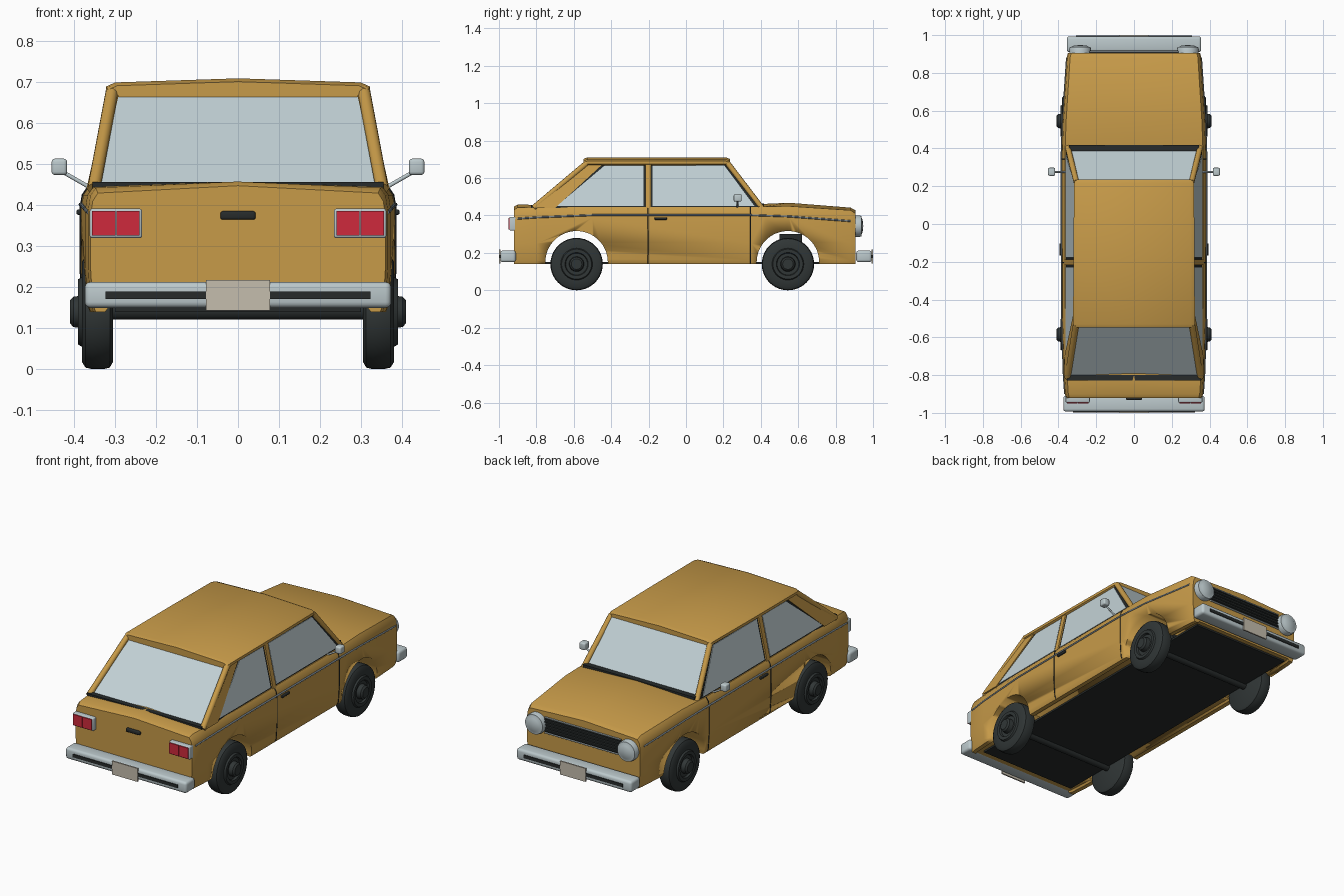
import bpy, bmesh, math
from mathutils import Vector

if "Cube" in bpy.data.objects:
    bpy.data.objects.remove(bpy.data.objects["Cube"])


def material(name, r, g, b):
    m = bpy.data.materials.new(name)
    m.use_nodes = True
    m.diffuse_color = (r, g, b, 1)
    m.node_tree.nodes["Principled BSDF"].inputs["Base Color"].default_value = (r, g, b, 1)
    return m


GOLD = material("gold paint", 0.57, 0.325, 0.066)
GLASS = material("pale glass", 0.54, 0.64, 0.67)
CHROME = material("chrome", 0.50, 0.58, 0.60)
BLACK = material("black trim", 0.02, 0.024, 0.024)
RUBBER = material("tyre rubber", 0.03, 0.037, 0.037)
RED = material("red lens", 0.62, 0.023, 0.045)
CREAM = material("cream plate", 0.56, 0.51, 0.42)
STEEL = material("grey steel", 0.19, 0.23, 0.26)


def finish(name, bm, *mats, angle=35):
    bmesh.ops.recalc_face_normals(bm, faces=bm.faces)
    me = bpy.data.meshes.new(name)
    bm.to_mesh(me)
    bm.free()
    return link(name, me, mats, angle)


def link(name, me, mats, angle=35):
    me.materials.clear()
    for m in mats:
        me.materials.append(m)
    ob = bpy.data.objects.new(name, me)
    bpy.context.collection.objects.link(ob)
    bpy.ops.object.select_all(action='DESELECT')
    ob.select_set(True)
    bpy.context.view_layer.objects.active = ob
    bpy.ops.object.shade_smooth_by_angle(angle=math.radians(angle))
    return ob


def loft(name, rings, *mats, angle=35, rule=None):
    bm = bmesh.new()
    vs = [[bm.verts.new(p) for p in ring] for ring in rings]
    n = len(vs[0])
    for a, b in zip(vs, vs[1:]):
        for i in range(n):
            j = (i + 1) % n
            bm.faces.new((a[i], a[j], b[j], b[i]))
    bm.faces.new(vs[0])
    bm.faces.new(vs[-1])
    if rule:
        for f in bm.faces:
            f.material_index = rule(f.calc_center_median())
    return finish(name, bm, *mats, angle=angle)


def box(name, x, y, z, mat, bevel=0.0):
    bm = bmesh.new()
    bmesh.ops.create_cube(bm, size=1)
    for v in bm.verts:
        v.co = [lo + (hi - lo) * (c + 0.5) for c, (lo, hi) in zip(v.co, (x, y, z))]
    if bevel:
        bmesh.ops.bevel(bm, geom=bm.edges[:], offset=bevel, segments=3, profile=0.5,
                        affect='EDGES')
    return finish(name, bm, mat)


def rod(name, pts, r, mat):
    cu = bpy.data.curves.new(name, 'CURVE')
    cu.dimensions = '3D'
    cu.bevel_depth, cu.bevel_resolution, cu.use_fill_caps = r, 3, True
    sp = cu.splines.new('POLY')
    sp.points.add(len(pts) - 1)
    for p, co in zip(sp.points, pts):
        p.co = (*co, 1)
    tmp = bpy.data.objects.new(name + " path", cu)
    me = bpy.data.meshes.new_from_object(tmp)
    bpy.data.objects.remove(tmp)
    return link(name, me, [mat], 50)


def lathe(name, profile, place, mats, colours=None, steps=40):
    """Spin (radius, depth) points; place(u, v, depth) gives the position."""
    bm = bmesh.new()
    rings = []
    for r, d in profile:
        ring = [2 * math.pi * k / steps for k in range(steps)] if r else [0]
        rings.append([bm.verts.new(place(r * math.cos(t), r * math.sin(t), d)) for t in ring])
    for i, (a, b) in enumerate(zip(rings, rings[1:])):
        for k in range(steps):
            q = [a[k % len(a)], a[(k + 1) % len(a)], b[(k + 1) % len(b)], b[k % len(b)]]
            f = bm.faces.new(list(dict.fromkeys(q)))
            f.material_index = colours[i] if colours else 0
    return finish(name, bm, *mats)


# Lower body: y, half width, shoulder height, centre height
STATIONS = [(-0.92, .36, .43, .448), (-0.90, .366, .443, .458), (-0.80, .373, .445, .457),
            (-0.5, .383, .445, .45), (0.35, .385, .445, .45), (0.42, .383, .448, .462),
            (0.55, .378, .45, .468), (0.88, .356, .428, .442), (0.905, .35, .412, .428)]
AXLES = {"rear": -0.585, "front": 0.545}


def width(y):
    for a, b in zip(STATIONS, STATIONS[1:]):
        if y <= b[0]:
            return a[1] + (b[1] - a[1]) * (y - a[0]) / (b[0] - a[0])
    return STATIONS[-1][1]


def body_ring(y, w, belt, mid):
    half = [(.88 * w, .15), (.9 * w, .14), (.965 * w, .14), (.985 * w, .16), (w, .25),
            (w, belt - .055), (.985 * w, belt - .02), (.95 * w, belt)]
    right = [(x, y, z) for x, z in half]
    left = [(-x, y, z) for x, z in reversed(half)]
    return [(0, y, .15)] + right + [(0, y, mid)] + left


body = loft("body", [body_ring(*s) for s in STATIONS], GOLD, BLACK,
            rule=lambda c: int(c.z < .151 and abs(c.x) < .3))
for end, ay in AXLES.items():
    cutter = lathe("arch_cutter", [(0, -1), (.167, -1), (.167, 1), (0, 1)],
                   lambda u, v, d: (d, ay + u, .15 + v), [GOLD, BLACK], [1, 1, 1], 64)
    mod = body.modifiers.new("arch", 'BOOLEAN')
    mod.operation, mod.solver, mod.object = 'DIFFERENCE', 'EXACT', cutter
    bpy.context.view_layer.objects.active = body
    bpy.ops.object.modifier_apply(modifier=mod.name)
    bpy.data.objects.remove(cutter)
box("floor", (-.3, .3), (-.88, .88), (.14, .152), BLACK)
box("engine_sump", (-.25, .25), (.5, .62), (.15, .3), BLACK)

# Cabin: glass block, roof shell, pillars and side windows
cabin = [[(x, y, z) for x, y in ((w, f), (-w, f), (-w, r), (w, r))]
         for w, f, r, z in ((.355, .405, -.81, .44), (.303, .23, -.53, .68))]
loft("windscreen_and_rear_glass", cabin, GLASS)


def roof_ring(y, w, drop):
    half = [(.95 * w, .664), (w, .675), (w, .69 - drop), (.93 * w, .7 - drop)]
    return ([(0, y, .664)] + [(x, y, z) for x, z in half] + [(0, y, .71 - drop)]
            + [(-x, y, z) for x, z in reversed(half)])


loft("roof", [roof_ring(*s) for s in ((-.548, .317, .008), (-.53, .322, 0), (-.15, .321, 0),
                                      (.215, .317, 0), (.235, .312, .008))], GOLD)


def side_plate(name, s, pts, inner, outer, mat):
    rings = [[(s * (.357 - (z - .445) * .226 + off), y, z) for y, z in pts]
             for off in (inner, outer)]
    return loft(name, rings, mat)


for side, s in (("left", 1), ("right", -1)):
    side_plate(side + "_window_seal", s, [(-.72, .44), (.39, .44), (.215, .675), (-.47, .675)],
               -.01, .003, BLACK)
    side_plate(side + "_rear_window", s, [(-.69, .452), (-.228, .452), (-.228, .667),
                                          (-.435, .667)], 0, .006, GLASS)
    side_plate(side + "_front_window", s, [(-.178, .452), (.365, .452), (.205, .667),
                                           (-.178, .667)], 0, .006, GLASS)
    side_plate(side + "_centre_pillar", s, [(-.217, .44), (-.188, .44), (-.188, .68),
                                            (-.217, .68)], 0, .012, GOLD)
    side_plate(side + "_rear_quarter", s, [(-.81, .44), (-.70, .44), (-.44, .68),
                                           (-.535, .68)], -.015, .01, GOLD)
    rod(side + "_front_pillar", [(s * .35, .405, .44), (s * .305, .222, .68)], .015, GOLD)
    rod(side + "_rear_pillar", [(s * .352, -.815, .44), (s * .307, -.53, .68)], .016, GOLD)

    # Side trim, door seams, handle and mirror
    rod(side + "_trim_line", [(s * (width(y) - .001), y, z) for y, z in
                              ((-.9, .383), (-.8, .39), (-.5, .402), (.35, .402), (.55, .395),
                               (.88, .37))], .005, STEEL)
    for name, y in (("rear", -.203), ("front", .345)):
        w = width(y)
        rod(f"{side}_{name}_door_seam", [(s * w * k, y, z) for k, z in
            ((.97, .145), (.985, .16), (1, .25), (1, .39), (.985, .425), (.95, .445))],
            .0025, BLACK)
    box(side + "_door_handle", sorted((s * .375, s * .394)), (-.168, -.102), (.377, .39),
        BLACK, .004)
    rod(side + "_mirror_arm", [(s * .355, .275, .44), (s * .425, .275, .48)], .005, CHROME)
    box(side + "_mirror", sorted((s * .417, s * .455)), (.255, .298), (.474, .514), CHROME, .008)

    # Wheels with rim ring and hub cap
    for end, ay in AXLES.items():
        lathe(f"{side}_{end}_wheel",
              [(0, .305), (.122, .305), (.136, .313), (.14, .33), (.14, .355), (.136, .372),
               (.122, .381), (.085, .381), (.08, .39), (.062, .389), (.058, .378), (.04, .378),
               (.037, .402), (.028, .41), (0, .41)],
              lambda u, v, d: (s * d, ay + u, .14 + v), [RUBBER, CHROME, BLACK],
              [0] * 7 + [1, 1, 2, 2, 1, 1, 1])

    # Lamps
    lathe(side + "_headlight", [(0, .87), (.056, .87), (.058, .925), (.054, .937), (.047, .937),
                                (.035, .944), (0, .948)],
          lambda u, v, d: (s * .285 + u, d, .343 + v), [CHROME, CREAM], [0, 0, 0, 0, 1, 1])
    box(side + "_tail_lamp_frame", sorted((s * .234, s * .362)), (-.945, -.9), (.32, .392),
        CHROME, .006)
    for name, a, b in (("inner", .24, .296), ("outer", .299, .356)):
        box(f"{side}_{name}_tail_lens", sorted((s * a, s * b)), (-.95, -.942), (.326, .386), RED)

for end, ay in AXLES.items():
    rod(end + "_axle", [(-.31, ay, .14), (.31, ay, .14)], .02, BLACK)

# Seals at the base of the screens, boot handle, grille
box("windscreen_cowl", (-.345, .345), (.375, .418), (.44, .464), BLACK)
box("rear_screen_seal", (-.355, .355), (-.828, -.8), (.44, .457), BLACK)
box("boot_handle", (-.043, .043), (-.932, -.91), (.365, .386), BLACK, .006)
box("grille", (-.235, .235), (.89, .912), (.305, .388), BLACK)
for i in range(5):
    z = .312 + i * .0165
    box(f"grille_slat_{i + 1}", (-.232, .232), (.91, .918), (z, z + .006), RUBBER)
for z in (.302, .388):
    rod("grille_edge", [(-.235, .912, z), (.235, .912, z)], .004, CHROME)

# Bumpers with rubber strips and number plates
for end, s, w in (("rear", -1, .374), ("front", 1, .356)):
    box(end + "_bumper", (-w, w), sorted((s * .91, s * .993)), (.15, .213), CHROME, .014)
    box(end + "_bumper_strip", (-w + .05, w - .05), sorted((s * .99, s * .997)), (.172, .19),
        BLACK)
    box(end + "_plate", (-.078, .078), sorted((s * .992, s)), (.143, .218), CREAM)
